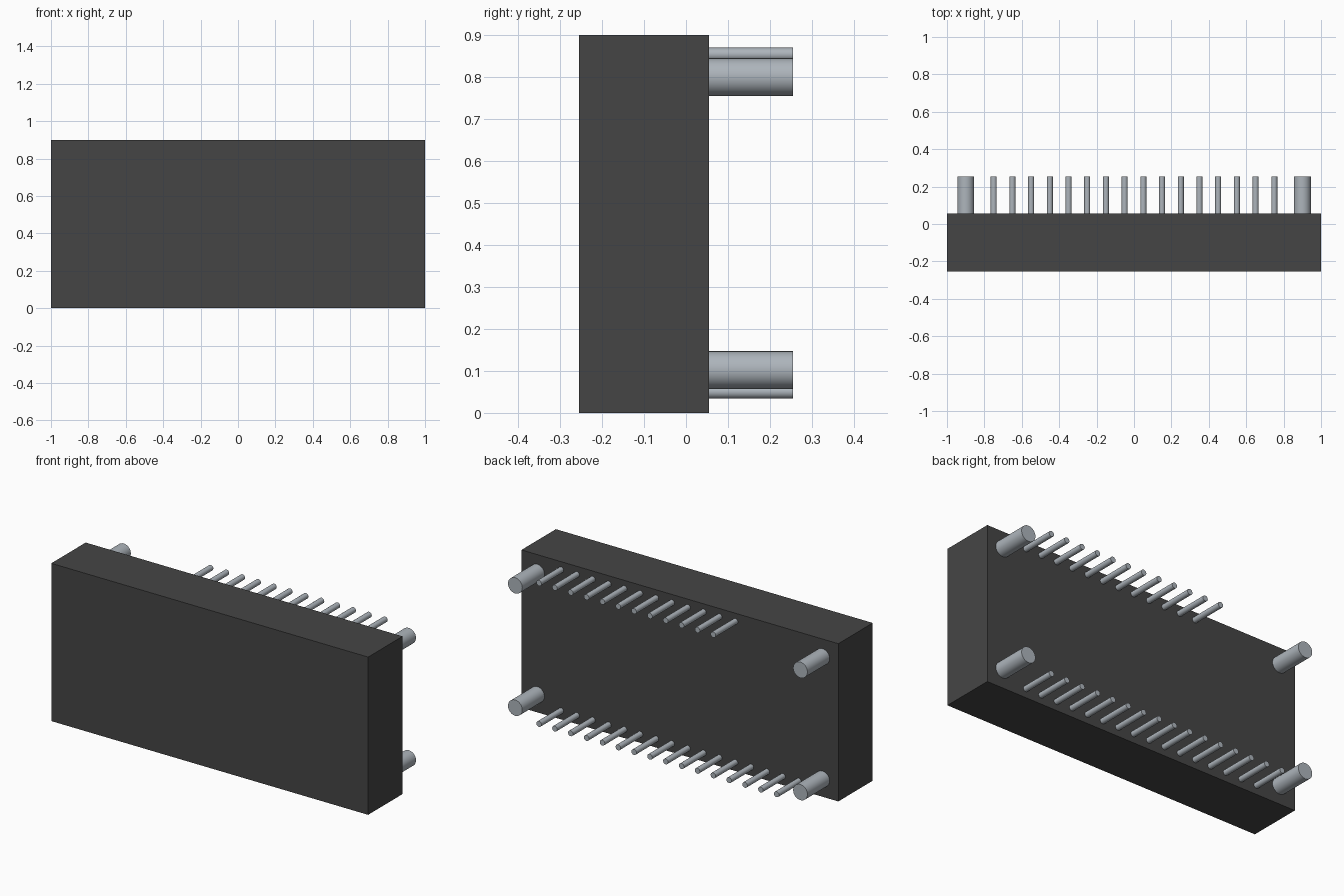
import bpy
import math

cube = bpy.data.objects.get("Cube")
if cube:
    bpy.data.objects.remove(cube, do_unlink=True)

BACK = 0.055      # rear face of the housing
TIP = 0.255       # free end of pins and posts


def make_material(name, rgb):
    mat = bpy.data.materials.new(name)
    mat.use_nodes = True
    mat.diffuse_color = (*rgb, 1)
    mat.node_tree.nodes["Principled BSDF"].inputs["Base Color"].default_value = (*rgb, 1)
    return mat


dark = make_material("dark_plastic", (0.06, 0.06, 0.06))
metal = make_material("grey_metal", (0.42, 0.46, 0.50))


def add_rod(name, x, z, radius, sides):
    """Round rod standing out of the rear face."""
    bpy.ops.mesh.primitive_cylinder_add(
        vertices=sides, radius=radius, depth=TIP - BACK,
        location=(x, (TIP + BACK) / 2, z), rotation=(math.pi / 2, 0, 0))
    rod = bpy.context.object
    rod.name = name
    rod.data.materials.append(metal)
    bpy.ops.object.shade_smooth_by_angle(angle=math.radians(35))


# Housing block
bpy.ops.mesh.primitive_cube_add(size=1, location=(0, (BACK - TIP) / 2, 0.45))
housing = bpy.context.object
housing.name = "housing"
housing.scale = (2, TIP + BACK, 0.9)
bpy.ops.object.transform_apply(location=False, rotation=False, scale=True)
housing.data.materials.append(dark)

# Corner mounting posts
for side, x in (("left", 0.9), ("right", -0.9)):
    for level, z in (("lower", 0.102), ("upper", 0.8)):
        add_rod(f"{level}_{side}_post", x, z, 0.045, 32)

# Pin rows: full along the bottom, shorter along the top
for row, count, z in (("lower", 16, 0.05), ("upper", 12, 0.854)):
    for i in range(count):
        add_rod(f"{row}_pin_{i + 1}", 0.75 - 0.1 * i, z, 0.016, 24)
